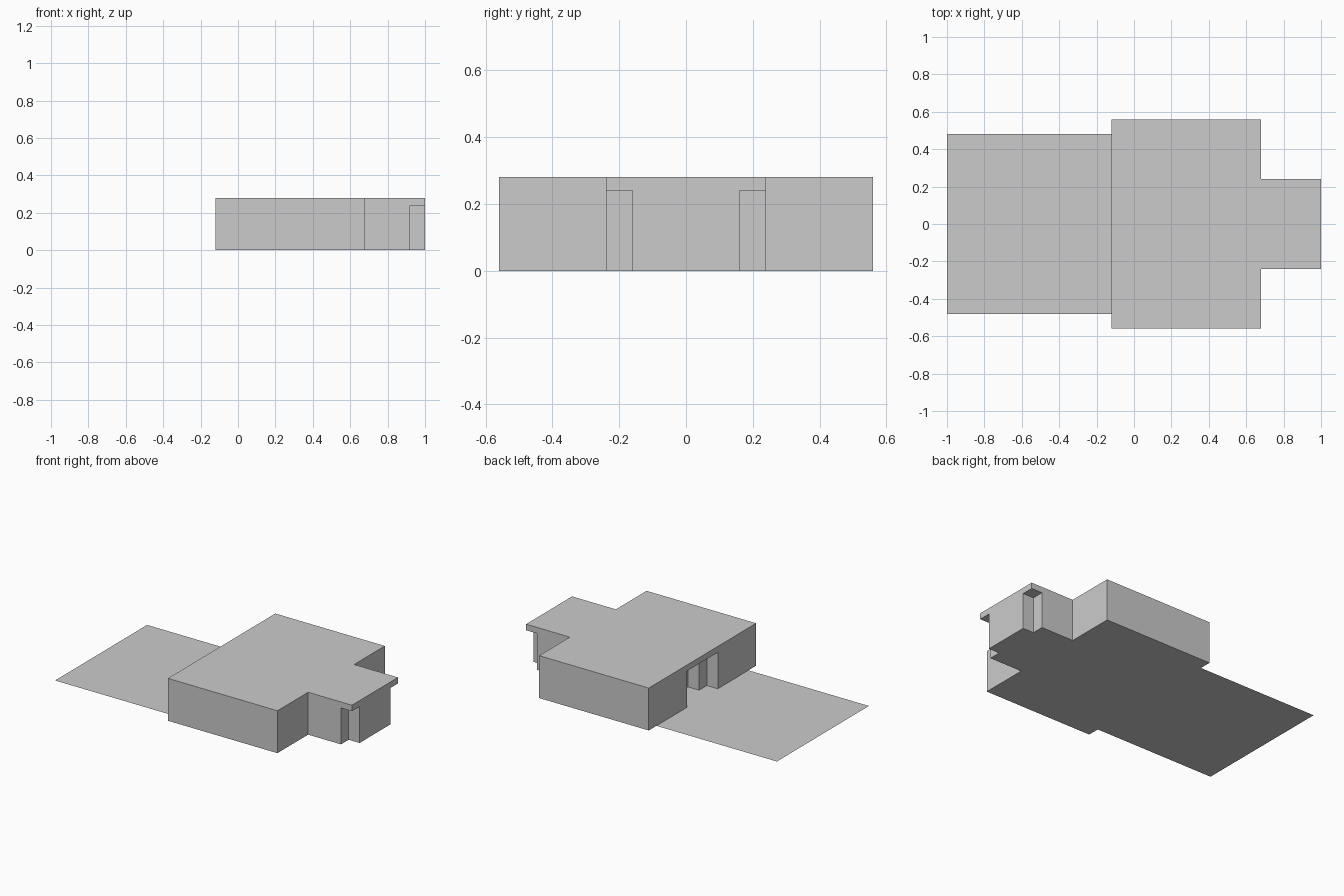
import bpy
import bmesh

if "Cube" in bpy.data.objects:
    bpy.data.objects.remove(bpy.data.objects["Cube"])


def plan_shape(name, half, z0, z1=None):
    """Mirror a half outline (y >= 0) across y = 0 and extrude it up to z1."""
    outline = half + [(x, -y) for x, y in reversed(half)]
    bm = bmesh.new()
    face = bm.faces.new([bm.verts.new((x, y, z0)) for x, y in outline])
    if z1 is not None:
        new = bmesh.ops.extrude_face_region(bm, geom=[face])["geom"]
        top = [v for v in new if isinstance(v, bmesh.types.BMVert)]
        bmesh.ops.translate(bm, verts=top, vec=(0, 0, z1 - z0))
        bmesh.ops.recalc_face_normals(bm, faces=bm.faces)
    else:
        face.normal_update()
        if face.normal.z < 0:
            face.normal_flip()
    mesh = bpy.data.meshes.new(name)
    bm.to_mesh(mesh)
    bm.free()
    obj = bpy.data.objects.new(name, mesh)
    bpy.context.collection.objects.link(obj)
    return obj


def box(name, lo, hi):
    bpy.ops.mesh.primitive_cube_add(
        size=1, location=[(a + b) / 2 for a, b in zip(lo, hi)])
    obj = bpy.context.object
    obj.name = name
    obj.scale = [b - a for a, b in zip(lo, hi)]
    return obj


def cut(target, cutter):
    mod = target.modifiers.new(cutter.name, 'BOOLEAN')
    mod.operation = 'DIFFERENCE'
    mod.solver = 'EXACT'
    mod.object = cutter
    cutter.hide_render = True
    cutter.display_type = 'WIRE'
    cutter.hide_set(True)


# Main block with the narrow wing
building = plan_shape(
    "building", [(-0.12, 0.56), (0.68, 0.56), (0.68, 0.24), (1, 0.24)], 0, 0.28)

# Corner notches below the wing's roof overhang
for side, y in (("left", 0.2), ("right", -0.2)):
    inner, outer = (0.16, 0.3) if y > 0 else (-0.3, -0.16)
    cut(building, box("corner_cutter_" + side,
                      (0.92, inner, -0.1), (1.1, outer, 0.24)))

# Stepped doorway recess
step = [(-0.04, 0.16), (-0.04, 0.08), (0.04, 0.08)]
cut(building, plan_shape("doorway_cutter", [(-0.2, 0.16)] + step, -0.1, 0.24))

# Flat yard sheet that runs into the doorway
plan_shape("yard", [(-1, 0.48), (-0.12, 0.48), (-0.12, 0.16)] + step, 0)
